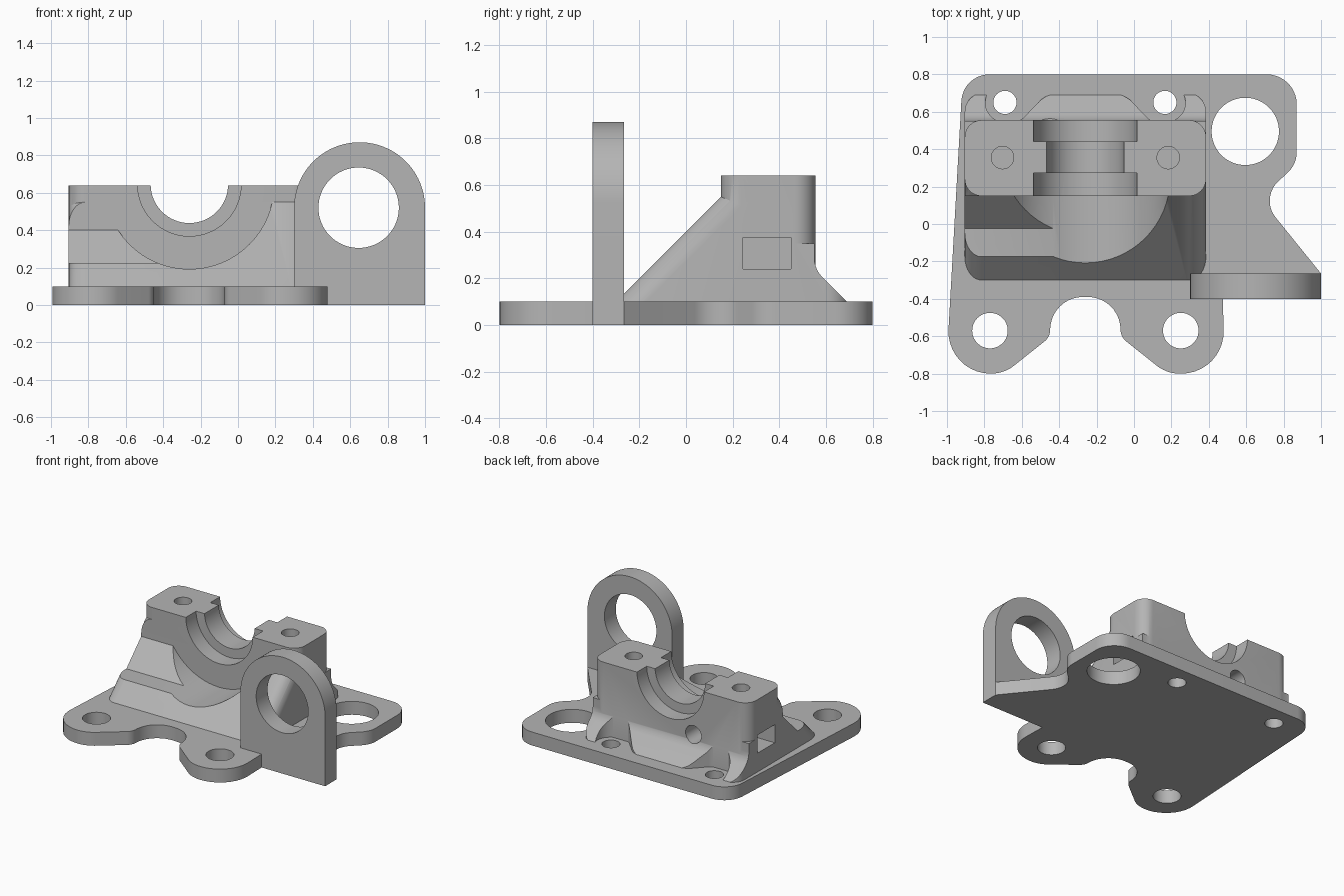
import bpy, bmesh, math
from mathutils import Vector

if "Cube" in bpy.data.objects:
    bpy.data.objects.remove(bpy.data.objects["Cube"], do_unlink=True)

# One cast-metal colour
grey = bpy.data.materials.new("cast_grey")
grey.use_nodes = True
grey.diffuse_color = (0.46, 0.46, 0.46, 1)
grey.node_tree.nodes["Principled BSDF"].inputs["Base Color"].default_value = grey.diffuse_color

MID = -0.26      # x of the bearing's centre plane
AXIS_Z = 0.645   # height of the bearing axis
LEFT, RIGHT = -0.905, 0.385


def mirror_x(x):
    return 2 * MID - x


def rounded(corners, steps=10):
    """Outline from (u, v, radius) corners, each rounded by its radius."""
    out = []
    for i, (u, v, r) in enumerate(corners):
        p = Vector((u, v))
        if not r:
            out.append(p)
            continue
        a = (Vector(corners[i - 1][:2]) - p).normalized()
        b = (Vector(corners[(i + 1) % len(corners)][:2]) - p).normalized()
        half = a.angle(b) / 2
        centre = p + (a + b).normalized() * r / math.sin(half)
        start = p + a * r / math.tan(half) - centre
        end = p + b * r / math.tan(half) - centre
        for k in range(steps + 1):
            t = k / steps
            sweep = math.pi - 2 * half
            d = start * math.sin((1 - t) * sweep) + end * math.sin(t * sweep)
            out.append(centre + d / math.sin(sweep))
    return out


def circle(u, v, r, n=64):
    return [(u + r * math.cos(k * math.tau / n), v + r * math.sin(k * math.tau / n))
            for k in range(n)]


def prism(name, outline, axis, lo, hi):
    """Extrude a 2D outline along an axis from lo to hi."""
    place = {"x": lambda u, v, w: (w, u, v),
             "y": lambda u, v, w: (u, w, v),
             "z": lambda u, v, w: (u, v, w)}[axis]
    bm = bmesh.new()
    face = bm.faces.new([bm.verts.new(place(p[0], p[1], lo)) for p in outline])
    top = bmesh.ops.extrude_face_region(bm, geom=[face])["geom"]
    shift = Vector(place(0, 0, hi - lo))
    bmesh.ops.translate(bm, vec=shift, verts=[g for g in top if isinstance(g, bmesh.types.BMVert)])
    bmesh.ops.recalc_face_normals(bm, faces=bm.faces)
    mesh = bpy.data.meshes.new(name)
    bm.to_mesh(mesh)
    bm.free()
    mesh.materials.append(grey)
    obj = bpy.data.objects.new(name, mesh)
    bpy.context.collection.objects.link(obj)
    return obj


def combine(target, tool, operation="DIFFERENCE"):
    """Apply a boolean and discard the tool."""
    mod = target.modifiers.new("boolean", "BOOLEAN")
    mod.operation, mod.object, mod.solver = operation, tool, "EXACT"
    bpy.context.view_layer.objects.active = target
    bpy.ops.object.modifier_apply(modifier=mod.name)
    bpy.data.objects.remove(tool, do_unlink=True)


def drill(target, axis, u, v, r, lo, hi):
    combine(target, prism("drill", circle(u, v, r), axis, lo, hi))


def box(name, x0, x1, y0, y1, z0, z1):
    return prism(name, [(x0, y0), (x1, y0), (x1, y1), (x0, y1)], "z", z0, z1)


# Base plate with two feet and a waisted right side
foot = [(-1.005, -0.8, 0.225), (-0.695, -0.8, 0.2), (-0.45, -0.605, 0.08), (-0.44, -0.39, 0.175)]
other_foot = [(mirror_x(u), v, r) for u, v, r in reversed(foot)]
base = prism("base_plate", rounded(
    [(-0.915, 0.8, 0.15)] + foot + other_foot +
    [(0.475, -0.4, 0), (1, -0.4, 0), (1, -0.265, 0), (0.675, 0.137, 0.14),
     (0.87, 0.32, 0.15), (0.87, 0.8, 0.16)]), "z", 0, 0.1)

# Upright lug with a round eye
lug = prism("lug", rounded([(0.3, 0, 0), (1, 0, 0), (1, 0.87, 0.3499), (0.3, 0.87, 0.3499)], 24),
            "y", -0.4, -0.265)
drill(lug, "y", 0.645, 0.52, 0.215, -0.5, -0.1)
combine(base, lug, "UNION")

# Mounting holes through the plate
for x, y, r in [(-0.77, -0.57, 0.095), (0.25, -0.57, 0.095), (-0.69, 0.65, 0.062),
                (0.165, 0.65, 0.062), (0.595, 0.495, 0.18)]:
    drill(base, "z", x, y, r, -0.1, 0.2)

# Sloped front buttress with rounded slanted edges
wedge = prism("wedge", [(-0.35, 0.05), (0.15, 0.55), (0.3, 0.55), (0.3, 0.05)], "x", LEFT, RIGHT)
bm = bmesh.new()
bm.from_mesh(wedge.data)
slanted = [e for e in bm.edges
           if min(abs((e.verts[0].co - e.verts[1].co)[i]) for i in (1, 2)) > 0.1]
bmesh.ops.bevel(bm, geom=slanted, offset=0.09, segments=8, profile=0.5, affect="EDGES")
bm.to_mesh(wedge.data)
bm.free()
# Hollow below the bearing, and the step on one side
drill(wedge, "y", MID, AXIS_Z, 0.453, -0.6, 0.15)
combine(wedge, prism("step", [(-0.175, 0.225), (-0.025, 0.225), (0.15, 0.4), (0.15, 0.7),
                              (-0.175, 0.7)], "x", -1.1, MID))

# Flared back skirt with recesses around the two back holes
half = [(LEFT, 0.4, 0), (LEFT, 0.7, 0.1), (-0.785, 0.7, 0), (-0.785, 0.65, 0),
        (-0.69, 0.548, 0), (-0.61, 0.548, 0.08), (-0.47, 0.695, 0.14)]
plan = half + [(mirror_x(u), v, r) for u, v, r in reversed(half)]
skirt = prism("skirt", rounded(plan), "z", 0.05, 0.4)
combine(skirt, prism("flare", rounded([(0.3, 0, 0), (0.79, 0, 0), (0.55, 0.24, 0.12),
                                       (0.55, 0.35, 0), (0.3, 0.35, 0)]), "x", -1.1, 0.6),
        "INTERSECT")
for x in (-0.69, mirror_x(-0.69)):
    drill(skirt, "z", x, 0.65, 0.105, 0, 0.5)

# Bearing block body
block = prism("bearing_block", rounded([(LEFT, 0.15, 0.09), (RIGHT, 0.15, 0.09),
                                        (RIGHT, 0.555, 0.09), (LEFT, 0.555, 0.09)]),
              "z", 0.05, 0.64)
combine(block, wedge, "UNION")
combine(block, skirt, "UNION")

# Stepped half-round bearing seat
drill(block, "y", MID, AXIS_Z, 0.207, 0, 0.8)
drill(block, "y", MID, AXIS_Z, 0.277, 0, 0.272)
drill(block, "y", MID, AXIS_Z, 0.277, 0.44, 0.8)

# Cap bolt holes, side nut pockets and the round hole in the back
for x in (-0.703, mirror_x(-0.703)):
    drill(block, "z", x, 0.355, 0.06, 0.3, 0.8)
combine(block, box("pocket", -1.1, -0.6, 0.245, 0.45, 0.24, 0.375))
combine(block, box("pocket", mirror_x(-0.6), 0.6, 0.245, 0.45, 0.24, 0.375))
drill(block, "y", -0.45, 0.3, 0.065, 0.35, 0.8)

# Smooth the round surfaces, keep edges crisp
for obj in (base, block):
    bpy.ops.object.select_all(action="DESELECT")
    obj.select_set(True)
    bpy.context.view_layer.objects.active = obj
    bpy.ops.object.shade_smooth_by_angle(angle=math.radians(25))
